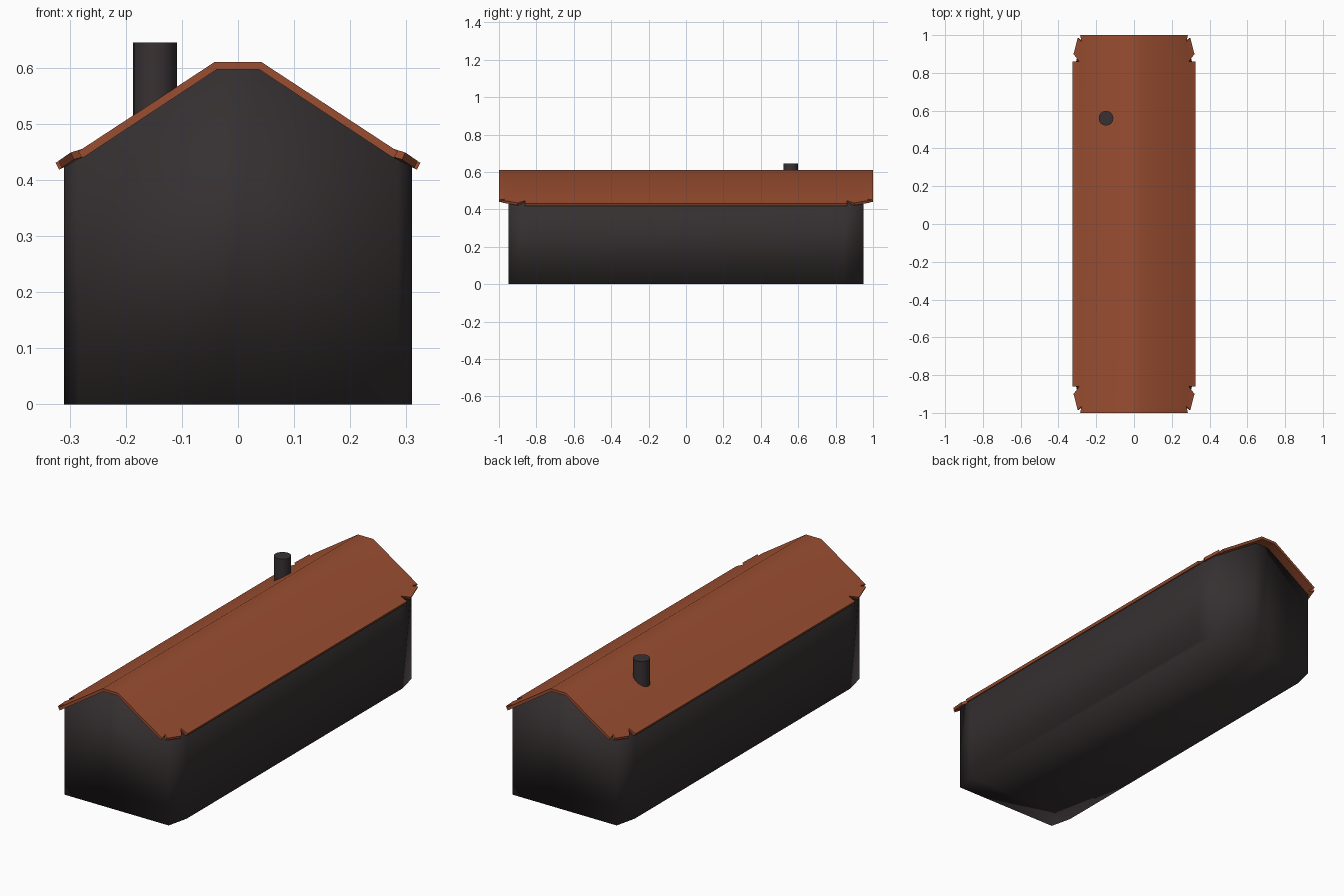
import bpy, bmesh, math

if "Cube" in bpy.data.objects:
    bpy.data.objects.remove(bpy.data.objects["Cube"])


def material(name, col):
    m = bpy.data.materials.new(name)
    m.diffuse_color = (*col, 1)
    m.use_nodes = True
    m.node_tree.nodes["Principled BSDF"].inputs["Base Color"].default_value = m.diffuse_color
    return m


brick = material("roof_rust", (0.32, 0.075, 0.030))
dark = material("wall_charcoal", (0.036, 0.029, 0.030))
flue = material("chimney_charcoal", (0.040, 0.031, 0.033))


def roof_z(x):
    # flat ridge, then a straight slope on both sides
    return 0.61 - 0.656 * max(0, abs(x) - 0.042)


def make_object(name, faces, mat):
    """Build a mesh from faces given as point lists, welding shared points."""
    bm = bmesh.new()
    for pts in faces:
        bm.faces.new([bm.verts.new(p) for p in pts])
    bmesh.ops.remove_doubles(bm, verts=bm.verts[:], dist=1e-4)
    bm.normal_update()
    return finish(name, bm, mat)


def finish(name, bm, mat):
    me = bpy.data.meshes.new(name)
    bm.to_mesh(me)
    bm.free()
    me.materials.append(mat)
    ob = bpy.data.objects.new(name, me)
    bpy.context.collection.objects.link(ob)
    bpy.ops.object.select_all(action='DESELECT')
    ob.select_set(True)
    bpy.context.view_layer.objects.active = ob
    return ob


# walls: long house with clipped corners, gable following the roof
half = [(0.042, -0.95), (0.285, -0.95), (0.31, -0.845),
        (0.31, 0.845), (0.285, 0.95), (0.042, 0.95)]
ring = half + [(-x, -y) for x, y in half]


def top(p):
    return (p[0], p[1], roof_z(p[0]) - 0.009)


faces = []
for i, a in enumerate(ring):
    b = ring[(i + 1) % len(ring)]
    faces.append([(*a, 0), (*b, 0), top(b), top(a)])
faces.append([(*p, 0) for p in reversed(ring)])
faces.append([top(p) for p in ring[:6]])
faces.append([top(p) for p in ring[6:]])
faces.append([top(ring[i]) for i in (0, 5, 6, 11)])
make_object("walls", faces, dark)
bpy.ops.object.shade_smooth()

# roof: inner sheet plus separate overhang strips with notched corners
R, S, E = 0.042, 0.29, 0.278     # ridge, eave and end half-widths
YS, YI, YO = 0.86, 0.965, 1.0    # eave half-length, inner and outer ends


def pt(x, y, z=None):
    return (x, y, roof_z(x) if z is None else z)


faces = [[pt(-R, -YI), pt(R, -YI), pt(R, YI), pt(-R, YI)]]
for sx in (1, -1):
    side = [
        [pt(R, -YI), pt(E, -YI), pt(S, -YS), pt(S, YS), pt(E, YI), pt(R, YI)],
        [pt(S, -YS), pt(0.325, -YS, 0.431), pt(0.325, YS, 0.431), pt(S, YS)],
    ]
    for sy in (1, -1):
        strips = [
            [pt(S, YS), pt(0.32, 0.90, 0.434), pt(0.298, 0.985, 0.449), pt(E, YI)],
            [pt(E, YI), pt(0.285, YO), pt(R, YO), pt(R, YI)],
        ]
        for f in strips:
            f = [(x, y * sy, z) for x, y, z in f]
            side.append(f if sy > 0 else f[::-1])
    for f in side:
        f = [(x * sx, y, z) for x, y, z in f]
        faces.append(f if sx > 0 else f[::-1])
for sy in (1, -1):
    f = [pt(R, YI * sy), pt(R, YO * sy), pt(-R, YO * sy), pt(-R, YI * sy)]
    faces.append(f if sy > 0 else f[::-1])
roof = make_object("roof", faces, brick)
mod = roof.modifiers.new("thickness", 'SOLIDIFY')
mod.thickness = 0.014
mod.offset = -1
bpy.ops.object.modifier_apply(modifier=mod.name)
bpy.ops.object.shade_smooth_by_angle(angle=math.radians(45))

# chimney pipe
bm = bmesh.new()
bmesh.ops.create_cone(bm, cap_ends=True, segments=16, radius1=0.039,
                      radius2=0.039, depth=0.195)
bmesh.ops.translate(bm, verts=bm.verts[:], vec=(-0.148, 0.56, 0.5475))
finish("chimney", bm, flue)
bpy.ops.object.shade_smooth_by_angle(angle=math.radians(40))
